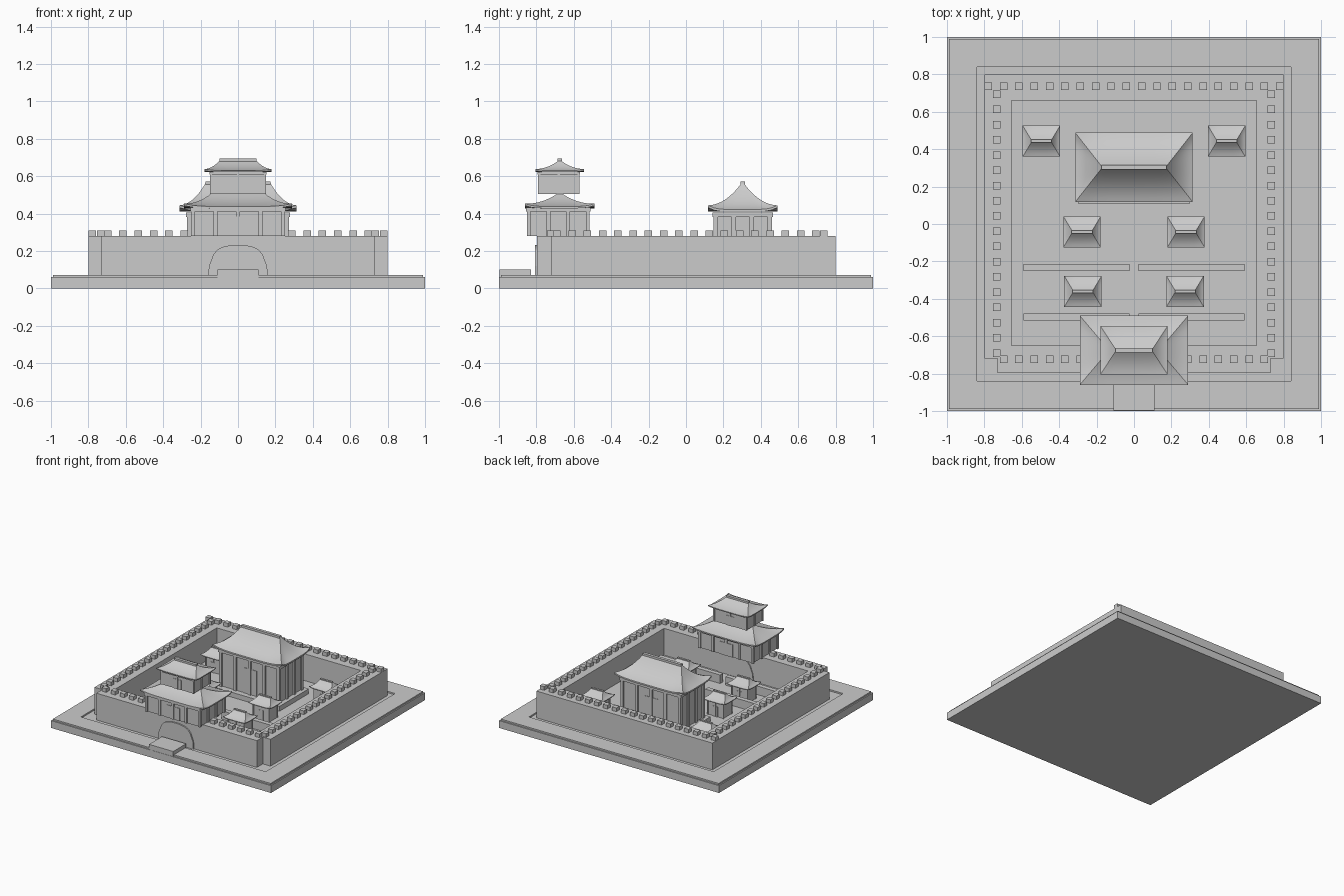
import bpy, bmesh, math

cube = bpy.data.objects.get("Cube")
if cube:
    bpy.data.objects.remove(cube, do_unlink=True)

stone = bpy.data.materials.new("pale grey stone")
stone.use_nodes = True
stone.diffuse_color = (0.6, 0.6, 0.6, 1)
stone.node_tree.nodes["Principled BSDF"].inputs["Base Color"].default_value = (0.6, 0.6, 0.6, 1)


def finish(name, bm, smooth=False):
    bmesh.ops.recalc_face_normals(bm, faces=bm.faces)
    mesh = bpy.data.meshes.new(name)
    bm.to_mesh(mesh)
    bm.free()
    mesh.materials.append(stone)
    if smooth:
        mesh.shade_smooth()
        mesh.set_sharp_from_angle(angle=math.radians(30))
    obj = bpy.data.objects.new(name, mesh)
    bpy.context.collection.objects.link(obj)
    return obj


def add_box(bm, x, y, z):
    """Add a box given its (low, high) range on each axis."""
    verts = bmesh.ops.create_cube(bm, size=1)["verts"]
    for v in verts:
        for i, (lo, hi) in enumerate((x, y, z)):
            v.co[i] = lo + (v.co[i] + 0.5) * (hi - lo)


def boxes(name, *ranges):
    bm = bmesh.new()
    for r in ranges:
        add_box(bm, *r)
    return finish(name, bm)


def roof(name, cx, cy, hx, hy, rx, eave, ridge, lift, thick, segs=12, rows=8):
    """Concave hipped roof with upturned corners and a ridge bar."""
    bm = bmesh.new()
    ry = 0.008

    def ring(a, b, z, raise_by):
        corners = [(-1, -1), (1, -1), (1, 1), (-1, 1)]
        verts = []
        for k, (px, py) in enumerate(corners):
            qx, qy = corners[(k + 1) % 4]
            for i in range(segs):
                t = i / segs
                up = raise_by * abs(2 * t - 1) ** 5
                verts.append(bm.verts.new((cx + a * (px + (qx - px) * t),
                                           cy + b * (py + (qy - py) * t), z + up)))
        return verts

    rings = [ring(hx * 0.75, hy * 0.75, eave - thick, 0),
             ring(hx, hy, eave - thick, lift)]
    for r in range(rows + 1):
        v = r / rows
        rings.append(ring(hx + (rx - hx) * v, hy + (ry - hy) * v,
                          eave + (ridge - eave) * (0.4 * v + 0.6 * v ** 2.2),
                          lift * (1 - v) ** 2))
    for low, high in zip(rings, rings[1:]):
        n = len(low)
        for i in range(n):
            j = (i + 1) % n
            bm.faces.new((low[i], low[j], high[j], high[i]))
    bm.faces.new(rings[0])
    bm.faces.new(rings[-1])
    finish(name, bm, smooth=True)
    bar = 0.012 if hx > 0.15 else 0.008
    boxes(name + "_ridge", ((cx - rx, cx + rx), (cy - bar, cy + bar), (ridge - 0.01, ridge + bar)))


def hall(name, cx, cy, hx, hy, z0, z1, post, bays_x, bays_y, door):
    """Walls with posts between the bays, a top beam and doors front and back."""
    boxes(name + "_walls", ((cx - hx, cx + hx), (cy - hy, cy + hy), (z0, z1)))
    spots = set()
    for i in range(bays_x + 1):
        spots |= {(cx - hx + 2 * hx * i / bays_x, cy + s * hy) for s in (-1, 1)}
    for i in range(bays_y + 1):
        spots |= {(cx + s * hx, cy - hy + 2 * hy * i / bays_y) for s in (-1, 1)}
    bm = bmesh.new()
    for x, y in sorted(spots):
        add_box(bm, (x - post, x + post), (y - post, y + post), (z0, z1))
    finish(name + "_posts", bm)
    e = post * 1.4
    boxes(name + "_beam", ((cx - hx - e, cx + hx + e), (cy - hy - e, cy + hy + e),
                           (z1 - post * 2, z1)))
    if door:
        top = z0 + (z1 - z0) * 0.68
        boxes(name + "_doors", *[((cx + min(0, s * door), cx + max(0, s * door)),
                                  (cy - hy - 0.004, cy + hy + 0.004), (z0, top)) for s in (-1, 1)])


# Ground slab with a raised border around a shallow moat
boxes("ground_slab", ((-1, 1), (-1, 1), (0, 0.06)))
boxes("border",
      *[((-0.99, 0.99), tuple(sorted((s * 0.84, s * 0.99))), (0.06, 0.072)) for s in (-1, 1)],
      *[(tuple(sorted((s * 0.84, s * 0.99))), (-0.84, 0.84), (0.06, 0.072)) for s in (-1, 1)])

# City walls
boxes("side_walls", *[(tuple(sorted((s * 0.655, s * 0.8))), (-0.72, 0.8), (0.06, 0.28))
                      for s in (-1, 1)])
boxes("back_wall", ((-0.655, 0.655), (0.66, 0.8), (0.06, 0.28)))
boxes("front_wall", ((-0.73, 0.73), (-0.797, -0.65), (0.06, 0.28)))

# Battlements along the wall tops
bm = bmesh.new()
step, half = 0.082, 0.02
merlons = [(step * (i - 9.5), 0.737) for i in range(20)]
merlons += [(x, -0.724) for x, _ in merlons if 0.22 < abs(x) < 0.73]
merlons += [(s * 0.733, -0.69 + step * 0.993 * i) for i in range(18) for s in (-1, 1)]
for x, y in merlons:
    add_box(bm, (x - half, x + half), (y - half, y + half), (0.28, 0.31))
finish("battlements", bm)

# Arched gate through the front wall
bm = bmesh.new()
arch = [(0.16, 0.06), (0.155, 0.12), (0.132, 0.18)]
arch += [(0.12 * math.cos(a), 0.19 + 0.043 * math.sin(a))
         for a in (math.radians(d) for d in range(20, 91, 14))]
outline = arch + [(-x, z) for x, z in reversed(arch) if x > 0.001]
face = bm.faces.new([bm.verts.new((x, -0.808, z)) for x, z in outline])
extruded = bmesh.ops.extrude_face_region(bm, geom=[face])["geom"]
bmesh.ops.translate(bm, vec=(0, 0.166, 0),
                    verts=[g for g in extruded if isinstance(g, bmesh.types.BMVert)])
finish("gate_arch", bm)
boxes("bridge", ((-0.11, 0.11), (-0.998, -0.83), (0.06, 0.102)))

# Two-storey gate tower
hall("tower_lower", 0, -0.683, 0.24, 0.158, 0.28, 0.432, 0.01, 4, 3, 0.06)
roof("tower_lower_roof", 0, -0.675, 0.29, 0.185, 0.14, 0.438, 0.51, 0.015, 0.01)
hall("tower_upper", 0, -0.68, 0.145, 0.105, 0.505, 0.622, 0.006, 2, 2, 0.035)
roof("tower_upper_roof", 0, -0.675, 0.18, 0.13, 0.1, 0.63, 0.682, 0.008, 0.008)

# Great hall on its platform
boxes("hall_platform", ((-0.3, 0.3), (0.11, 0.49), (0.06, 0.1)))
hall("great_hall", 0, 0.303, 0.262, 0.145, 0.1, 0.405, 0.012, 4, 3, 0.06)
roof("great_hall_roof", 0, 0.303, 0.314, 0.185, 0.175, 0.422, 0.56, 0.022, 0.012)

# Small pavilions in mirrored pairs
for row, (px, py) in {"back": (0.495, 0.443), "middle": (0.278, -0.042), "front": (0.273, -0.36)}.items():
    for side, s in (("left", 1), ("right", -1)):
        name = f"{row}_{side}_pavilion"
        hall(name, s * px, py, 0.07, 0.055, 0.06, 0.182, 0.005, 2, 1, 0.02)
        roof(name + "_roof", s * px, py, 0.1, 0.083, 0.055, 0.188, 0.235, 0.008, 0.006, 8, 5)

# Low courtyard walls with a central gap
boxes("courtyard_walls", *[(tuple(sorted((s * 0.025, s * 0.592))), (y - 0.019, y + 0.019), (0.06, 0.13))
                           for y in (-0.232, -0.498) for s in (-1, 1)])
